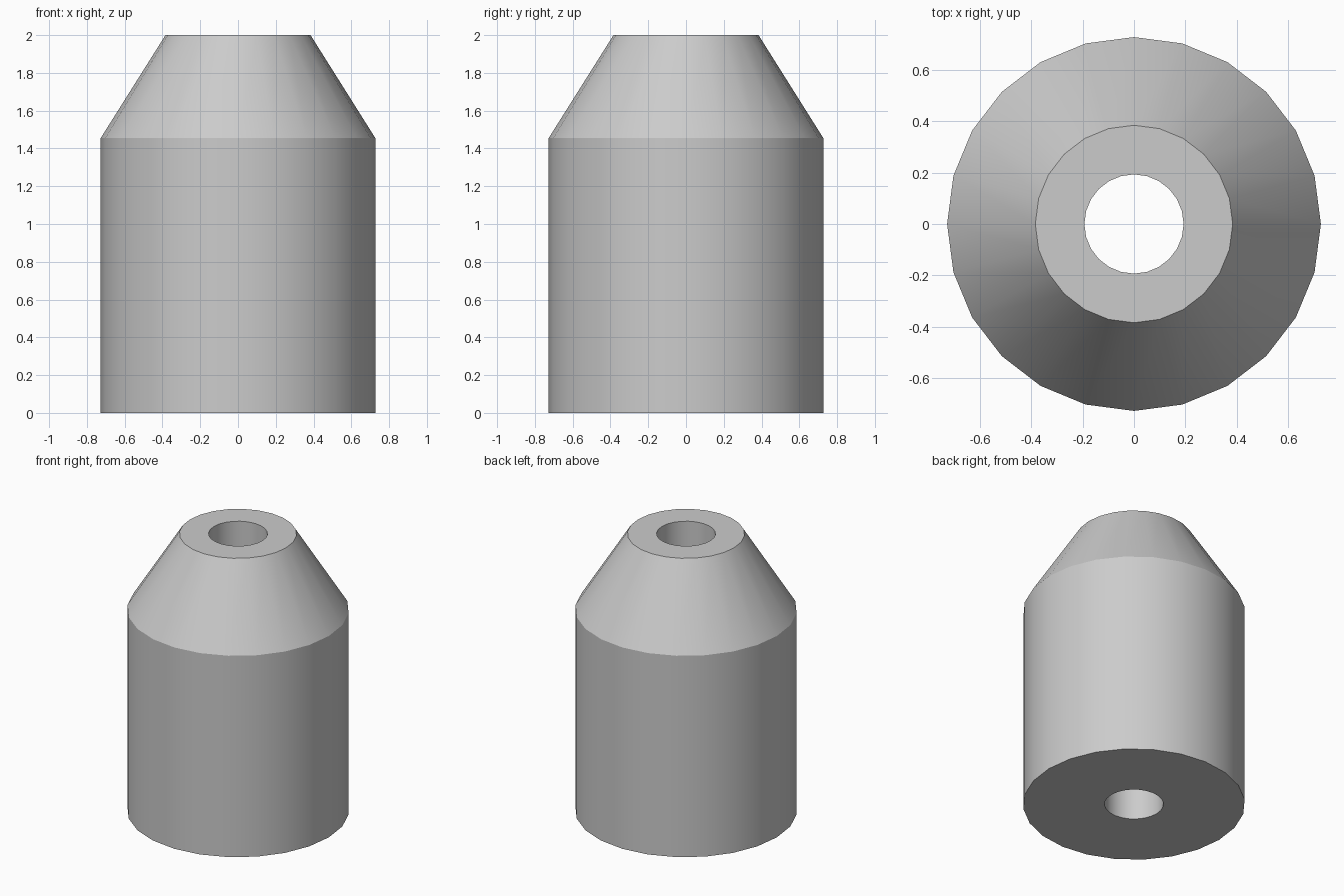
import bpy
import bmesh
import math

cube = bpy.data.objects.get("Cube")
if cube:
    bpy.data.objects.remove(cube, do_unlink=True)

SIDES = 24
# Closed wall profile as (radius, height): outer wall, taper, rim, bore
PROFILE = [(0.727, 0), (0.727, 1.455), (0.384, 2), (0.193, 2), (0.193, 0)]

# Plain grey finish
grey = bpy.data.materials.new("light_grey")
grey.use_nodes = True
colour = (0.6, 0.6, 0.6, 1)
grey.diffuse_color = colour
grey.node_tree.nodes["Principled BSDF"].inputs["Base Color"].default_value = colour

# Tapered sleeve: one ring per profile point, bridged all the way round
bm = bmesh.new()
rings = []
for radius, height in PROFILE:
    ring = []
    for i in range(SIDES):
        a = math.tau * i / SIDES
        ring.append(bm.verts.new((radius * math.cos(a), radius * math.sin(a), height)))
    rings.append(ring)
for lower, upper in zip(rings, rings[1:] + rings[:1]):
    for i in range(SIDES):
        j = (i + 1) % SIDES
        bm.faces.new((lower[i], lower[j], upper[j], upper[i]))
bmesh.ops.recalc_face_normals(bm, faces=bm.faces)

mesh = bpy.data.meshes.new("tapered_sleeve")
bm.to_mesh(mesh)
bm.free()
mesh.materials.append(grey)
sleeve = bpy.data.objects.new("tapered_sleeve", mesh)
bpy.context.collection.objects.link(sleeve)

# Smooth round walls, crisp rims
bpy.ops.object.select_all(action='DESELECT')
sleeve.select_set(True)
bpy.context.view_layer.objects.active = sleeve
bpy.ops.object.shade_smooth_by_angle(angle=math.radians(30))
